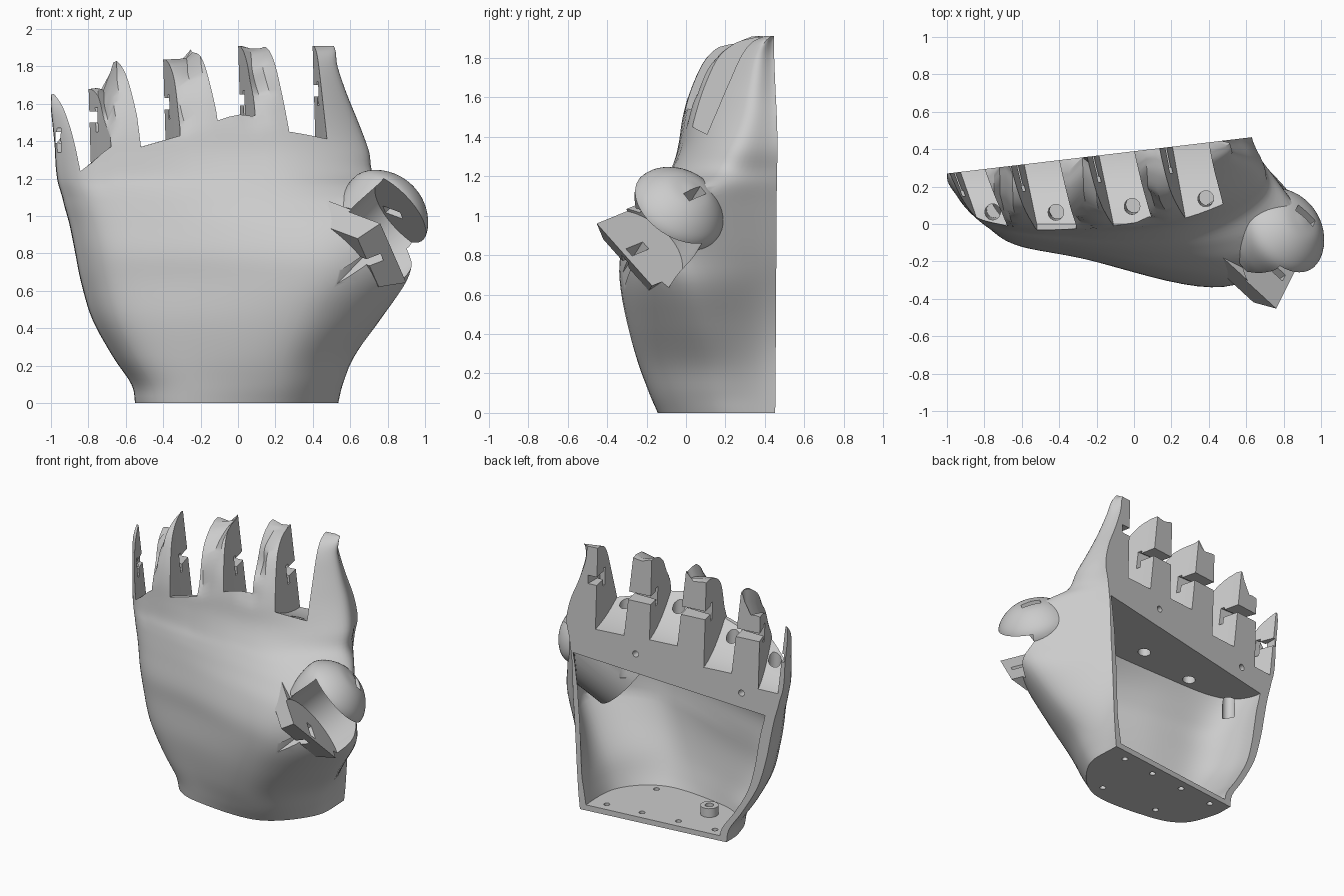
import bpy, bmesh, math
from mathutils import Matrix, Vector

cube = bpy.data.objects.get("Cube")
if cube:
    bpy.data.objects.remove(cube)

grey = bpy.data.materials.new("light_grey")
grey.use_nodes = True
grey.diffuse_color = (0.6, 0.6, 0.6, 1)
grey.node_tree.nodes["Principled BSDF"].inputs["Base Color"].default_value = (0.6, 0.6, 0.6, 1)


def back_y(x):
    return 0.389 + 0.119 * x


def volume(mesh):
    bm = bmesh.new()
    bm.from_mesh(mesh)
    result = bm.calc_volume(signed=True)
    bm.free()
    return result


def make(name, bm):
    bm.normal_update()
    bmesh.ops.recalc_face_normals(bm, faces=bm.faces[:])
    if bm.calc_volume(signed=True) < 0:
        bmesh.ops.reverse_faces(bm, faces=bm.faces[:])
    mesh = bpy.data.meshes.new(name)
    bm.to_mesh(mesh)
    bm.free()
    mesh.materials.append(grey)
    obj = bpy.data.objects.new(name, mesh)
    bpy.context.scene.collection.objects.link(obj)
    return obj


def combine(target, tool, operation="DIFFERENCE"):
    """Boolean with the first solver that gives a sound solid."""
    before = volume(target.data)
    for solver in ("MANIFOLD", "EXACT", "FLOAT"):
        mod = target.modifiers.new("cut", "BOOLEAN")
        mod.operation, mod.solver, mod.object = operation, solver, tool
        bpy.context.view_layer.update()
        graph = bpy.context.evaluated_depsgraph_get()
        mesh = bpy.data.meshes.new_from_object(target.evaluated_get(graph), depsgraph=graph)
        target.modifiers.remove(mod)
        ratio = volume(mesh) / before
        if (1 < ratio < 2) if operation == "UNION" else (.2 < ratio < 1):
            mesh.materials.clear()
            mesh.materials.append(grey)
            target.data = mesh
            break
    bpy.data.objects.remove(tool)


def smooth_path(points, steps):
    """Catmull-Rom through tuples of any length."""
    pts = [Vector(p) for p in points]
    out = []
    for i in range(len(pts) - 1):
        p1, p2 = pts[i], pts[i + 1]
        p0 = pts[i - 1] if i else p1 * 2 - p2
        p3 = pts[i + 2] if i + 2 < len(pts) else p2 * 2 - p1
        for k in range(steps):
            t = k / steps
            out.append((p1 * 2 + (p2 - p0) * t + (p0 * 2 - p1 * 5 + p2 * 4 - p3) * t ** 2
                        + (p1 * 3 - p0 - p2 * 3 + p3) * t ** 3) / 2)
    return out + [pts[-1]]


# Palm sections: z, back left x, back right x, side x, side y, front y left, front y right
SECTIONS = [
    (0, -.55, .53, .51, .15, -.12, -.12), (.1, -.57, .54, .54, .12, -.14, -.17),
    (.25, -.67, .55, .61, .10, -.16, -.23), (.45, -.78, .56, .76, .05, -.18, -.29),
    (.65, -.84, .57, .90, .0, -.18, -.33), (.8, -.87, .58, .94, -.06, -.18, -.33),
    (.95, -.9, .585, .96, -.10, -.15, -.28), (1.06, -.93, .59, .94, -.08, -.12, -.2),
    (1.15, -.95, .6, .83, .05, -.09, -.12), (1.23, -.965, .61, .71, .16, -.06, -.06),
    (1.35, -.975, .63, .68, .22, -.04, .0), (1.5, -.98, .60, .62, .27, -.02, .03),
    (1.65, -.99, .54, .56, .30, .02, .07), (1.8, -1, .49, .51, .33, .09, .14),
    (1.88, -1, .48, .5, .37, .18, .24), (1.915, -1, .47, .49, .42, .27, .34)]
rows = smooth_path(SECTIONS, 5)


def row_at(z):
    for a, b in zip(rows, rows[1:]):
        if a[0] <= z <= b[0]:
            return a.lerp(b, (z - a[0]) / max(b[0] - a[0], 1e-6))
    return rows[-1]


def section(row, inset, behind):
    """Front points and matching back points of one level."""
    z, xl, xr, xs, ys, ya, yb = row
    if inset:
        xl, xs, ys = xl + inset * (1 + z), min(xs - inset, .8), max(ys, .02)
        xr -= inset + behind * max(xs - xr, 0) / (back_y(xr) - ys)
    ya, yb = ya + inset, yb + inset
    w, depth = xs - xl, back_y(xl) - ya
    front = [(0, back_y(xl) + behind), (.012, back_y(xl) - .35 * depth), (.1, ya + .2 * depth),
             (.32, ya), (.75, yb), (1, ys)]
    ctrl = [(xl + f * w, y, xl + f * .97 * (xr - xl)) for f, y in front]
    ctrl.append((xr, back_y(xr) + behind, xr))
    return smooth_path(ctrl, 10)


def loft(name, levels, inset, behind, warp):
    bm = bmesh.new()
    fronts, backs = [], []
    for row in levels:
        pts = section(row, inset, behind)
        fronts.append([bm.verts.new(warp(p[0], p[1], row[0])) for p in pts])
        inner = [bm.verts.new(warp(p[2], back_y(p[2]) + behind, row[0])) for p in pts[1:-1]]
        backs.append([fronts[-1][0]] + inner + [fronts[-1][-1]])
    for grid in (fronts, backs):
        for a, b in zip(grid, grid[1:]):
            for i in range(len(a) - 1):
                bm.faces.new((a[i], a[i + 1], b[i + 1], b[i]))
    for k in (0, -1):
        f, b = fronts[k], backs[k]
        for i in range(len(f) - 1):
            bm.faces.new(list(dict.fromkeys((f[i], f[i + 1], b[i + 1], b[i]))))
    return make(name, bm)


# Fingertip stubs: differing heights with a groove between neighbours
def finger_shape(x, y, z):
    tops = [(-1, 1.65), (-.72, 1.69), (-.67, 1.83), (-.3, 1.84), (-.25, 1.91), (.6, 1.91)]
    top = tops[0][1]
    for (x0, z0), (x1, z1) in zip(tops, tops[1:]):
        if x > x0:
            top = z0 + (z1 - z0) * min((x - x0) / (x1 - x0), 1)
    groove = sum(math.exp(-((x - g) / .03) ** 2) for g in (-.7, -.28, .09))
    high = min(max((z - 1.45) / .3, 0), 1)
    y = min(y + .07 * groove * high, max(back_y(x), y))
    if z > 1.1:
        z = 1.1 + (z - 1.1) * (top - .03 * groove - 1.1) / .815
    return x, y, z


hand = loft("palm_shell", rows, 0, 0, finger_shape)

# Thumb frame: u along the hinge pin, d outwards, w across
u = Vector((.63, .42, .65)).normalized()
d = Vector((.72, -.66, -.27))
d = (d - u * d.dot(u)).normalized()
w = u.cross(d)
FRAME = Matrix((u, d, w)).transposed().to_4x4()
PIVOT = (.32, -.51)


def box(name, lo, hi, frame=Matrix(), taper=0):
    lo, hi = Vector(lo), Vector(hi)
    bm = bmesh.new()
    bmesh.ops.create_cube(bm, size=1)
    for v in bm.verts:
        if v.co.x < 0:
            v.co.y, v.co.z = v.co.y - taper * (v.co.y > 0), v.co.z * (1 - taper)
    bm.transform(frame @ Matrix.Translation((lo + hi) / 2) @ Matrix.Diagonal((*(hi - lo), 1)))
    return make(name, bm)


def rod(name, start, end, r, sides=24):
    start, end = Vector(start), Vector(end)
    axis = end - start
    bm = bmesh.new()
    bmesh.ops.create_cone(bm, cap_ends=True, segments=sides, radius1=r, radius2=r, depth=axis.length)
    bm.transform(Matrix.Translation((start + end) / 2) @ axis.to_track_quat("Z", "Y").to_matrix().to_4x4())
    return make(name, bm)


def thumb_rod(name, u0, u1, out, r):
    return rod(name, FRAME @ Vector((u0, out, PIVOT[1])), FRAME @ Vector((u1, out, PIVOT[1])), r, 64)


# Domed thumb mount, turned around the hinge pin
bm = bmesh.new()
dome = smooth_path([(.95, .2), (1.05, .235), (1.17, .25), (1.25, .205), (1.31, .12), (1.33, .02)], 5)
rings = [[bm.verts.new(FRAME @ Vector((p[0], PIVOT[0] + p[1] * math.cos(a), PIVOT[1] + p[1] * math.sin(a))))
          for a in [k * math.tau / 48 for k in range(48)]] for p in dome]
for a, b in zip(rings, rings[1:]):
    for i in range(48):
        j = (i + 1) % 48
        bm.faces.new((a[i], a[j], b[j], b[i]))
bm.faces.new(rings[0])
bm.faces.new(rings[-1])
combine(hand, make("thumb_dome", bm), "UNION")
combine(hand, box("thumb_lug", (.80, .1, -.735), (.93, .59, -.28), FRAME, .2), "UNION")

# Hollow palm, keeping a round casing behind the thumb socket
levels = [row_at(.04 + 1.07 * k / 30) for k in range(31)]
cavity = loft("palm_hollow", levels, .05, .1,
              lambda x, y, z: (x, y + .14 * max(z - .85, 0), z * (1 + .09 * (x - .5))))
combine(cavity, thumb_rod("thumb_casing", .8, 1.35, .3, .33))
combine(hand, cavity)
combine(hand, thumb_rod("thumb_gap", .915, 1.18, .5, .27))
combine(hand, box("lower_pin_slit", (.6, .41, -.535), (1, .54, -.485), FRAME))
combine(hand, box("upper_pin_slit", (1.1, .26, -.5), (1.5, .39, -.45), FRAME))

# Knuckle slots: front left x, its z, front right x, its z, back z, slant
SLOTS = [(-.83, 1.26, -.68, 1.37, 1.15, .35), (-.52, 1.37, -.31, 1.43, 1.22, .21),
         (-.11, 1.51, .10, 1.58, 1.33, .21), (.28, 1.47, .495, 1.47, 1.32, .18)]
for x0, z0, x1, z1, zb, slant in SLOTS:
    bm = bmesh.new()
    sides = []
    yb = back_y((x0 + x1) / 2) + .06
    for x, zf, lean in ((x0, z0, .12), (x1, z1, .03)):
        line = [(-.5, zf)] + [(yb * t / 10, zb + (zf - zb) * (1 - t / 10) ** 2) for t in range(11)]
        low = [bm.verts.new((x - slant * max(y, -.1), y, z)) for y, z in line]
        high = [bm.verts.new((v.co.x - lean * (2.1 - v.co.z), v.co.y, 2.1)) for v in low]
        sides.append((low, high))
    (la, ha), (lb, hb) = sides
    for i in range(len(la) - 1):
        for p, q in ((la, lb), (lb, hb), (hb, ha), (ha, la)):
            bm.faces.new((p[i], p[i + 1], q[i + 1], q[i]))
    for k in (0, -1):
        bm.faces.new((la[k], lb[k], hb[k], ha[k]))
    combine(hand, make("knuckle_slot", bm))
    # Tendon hole from the slot floor into the hollow
    xm = (x0 + x1) / 2
    y = max(.055, .09 + .1 * xm)
    combine(hand, rod("tendon_hole", (xm - .01, y, 1.65), (xm + .01, y + .02, .85), .042))

# Hinge notches in the back of the stubs
for x0, x1, z in ((-.975, -.86, 1.42), (-.85, -.56, 1.53), (-.45, -.14, 1.6), (-.02, .24, 1.62), (.36, .47, 1.67)):
    y = back_y((x0 + x1) / 2)
    combine(hand, box("hinge_notch", (x0, y - .1, z - .03), (x1, y + .1, z + .03)))
    combine(hand, box("hinge_slit", (x0, y - .13, z - .08), (x1, y - .1, z + .05)))

# Screw holes in the rim and the wrist plate
for x, z in ((.12, 1.21), (-.66, 1.1)):
    combine(hand, rod("rim_hole", (x, back_y(x) - .1, z), (x, back_y(x) + .1, z), .022))
for x, y in ((-.42, .27), (-.15, .3), (.12, .33), (.38, .36), (-.2, -.02), (.25, -.02)):
    combine(hand, rod("wrist_hole", (x, y, -.1), (x, y, .06), .02, 16))

# Screw boss standing on the wrist plate
boss = rod("wrist_boss", (-.25, .09, .03), (-.25, .09, .1), .06)
combine(boss, rod("boss_hole", (-.25, .09, .05), (-.25, .09, .2), .028))

for obj in (hand, boss):
    bpy.ops.object.select_all(action="DESELECT")
    obj.select_set(True)
    bpy.context.view_layer.objects.active = obj
    bpy.ops.object.shade_smooth_by_angle(angle=math.radians(32))
